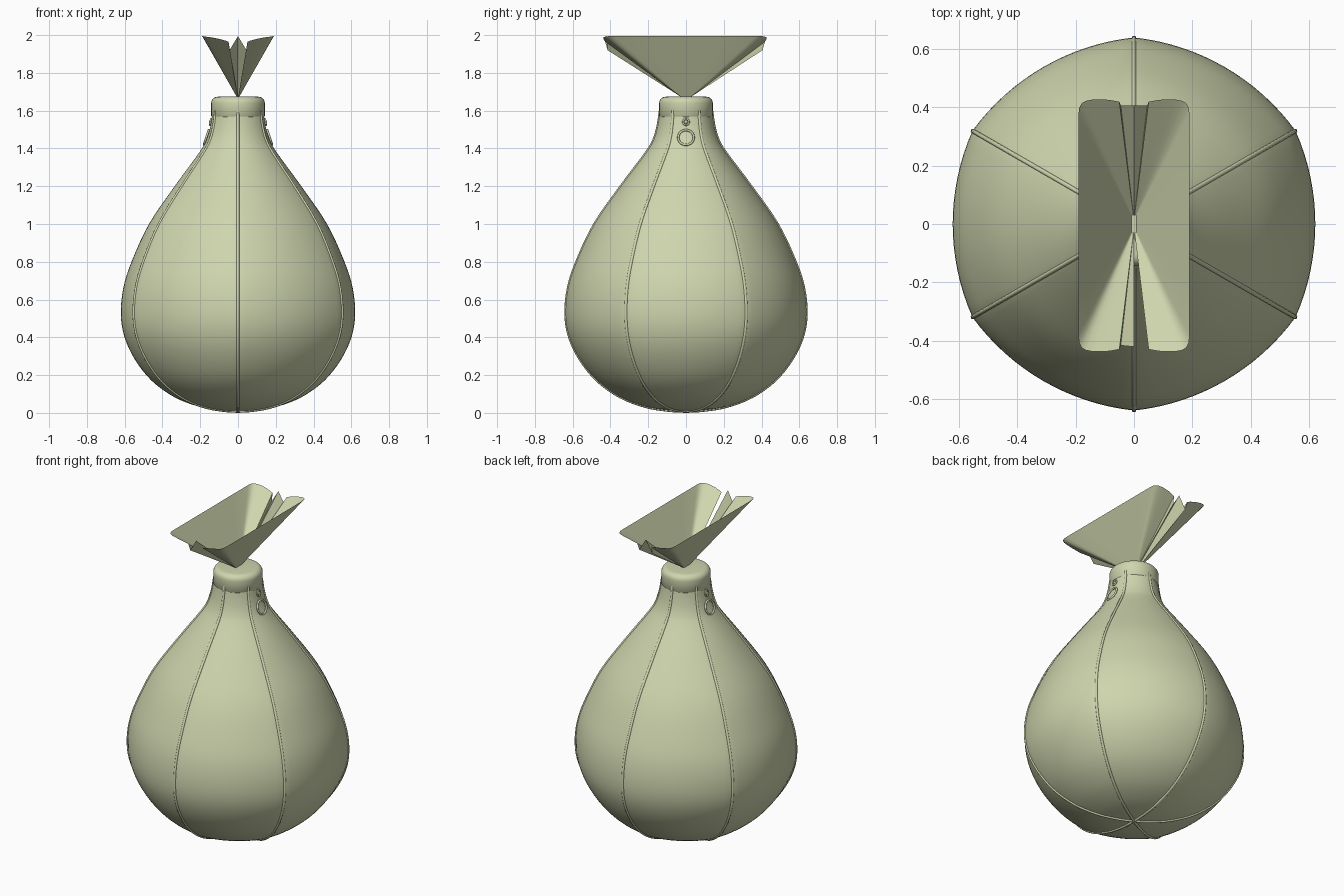
import bpy, bmesh, math
from mathutils import Vector

if "Cube" in bpy.data.objects:
    bpy.data.objects.remove(bpy.data.objects["Cube"])

cloth = bpy.data.materials.new("pale_olive")
cloth.diffuse_color = (0.62, 0.66, 0.42, 1)
cloth.use_nodes = True
cloth.node_tree.nodes["Principled BSDF"].inputs["Base Color"].default_value = cloth.diffuse_color

def finish(ob, angle=40):
    ob.data.materials.append(cloth)
    bpy.ops.object.select_all(action='DESELECT')
    ob.select_set(True)
    bpy.context.view_layer.objects.active = ob
    bpy.ops.object.shade_smooth_by_angle(angle=math.radians(angle))
    return ob

def mesh_object(name, verts, faces, angle=40):
    me = bpy.data.meshes.new(name)
    me.from_pydata(verts, [], faces)
    bm = bmesh.new()
    bm.from_mesh(me)
    bmesh.ops.remove_doubles(bm, verts=bm.verts, dist=1e-5)
    bmesh.ops.recalc_face_normals(bm, faces=bm.faces)
    bm.to_mesh(me)
    bm.free()
    ob = bpy.data.objects.new(name, me)
    bpy.context.collection.objects.link(ob)
    return finish(ob, angle)

def smooth_profile(pts, steps=4):
    """Catmull-Rom through (radius, height) points."""
    p = [Vector(q) for q in pts]
    p = [2 * p[0] - p[1]] + p + [2 * p[-1] - p[-2]]
    out = []
    for i in range(1, len(p) - 2):
        a, b, c, d = p[i - 1:i + 3]
        for k in range(steps):
            t = k / steps
            out.append(0.5 * (2 * b + (c - a) * t + (2 * a - 5 * b + 4 * c - d) * t * t
                              + (3 * b - a - 3 * c + d) * t ** 3))
    return out + [p[-2]]

def lathe(name, prof, n, shape=lambda a: 1.0, angle=40):
    verts, faces = [], []
    for r, z in prof:
        for i in range(n):
            a = 2 * math.pi * i / n
            verts.append((r * shape(a) * math.cos(a), r * shape(a) * math.sin(a), z))
    for j in range(len(prof) - 1):
        for i in range(n):
            k = (i + 1) % n
            faces.append((j * n + i, j * n + k, (j + 1) * n + k, (j + 1) * n + i))
    return mesh_object(name, verts, faces, angle)

# Pear-shaped body of six panels, slightly flattened between the seams
def panel(a):
    t = (math.degrees(a) + 30) % 60 / 30 - 1
    return 1 - 0.028 * (1 - t * t)

profile = smooth_profile([
    (0, 0.008), (0.1, 0.014), (0.22, 0.035), (0.35, 0.085), (0.47, 0.17), (0.56, 0.28),
    (0.618, 0.4), (0.638, 0.52), (0.625, 0.66), (0.58, 0.8), (0.485, 1.0), (0.345, 1.2),
    (0.21, 1.38), (0.17, 1.45), (0.15, 1.52), (0.138, 1.6)])
lathe("body", profile, 96, panel)

# Piped seams along the panel joints
for i in range(6):
    a = math.radians(30 + 60 * i)
    cu = bpy.data.curves.new("seam_%d" % (i + 1), 'CURVE')
    cu.dimensions = '3D'
    cu.bevel_depth = 0.008
    cu.bevel_resolution = 2
    sp = cu.splines.new('POLY')
    sp.points.add(len(profile) - 1)
    for pt, (r, z) in zip(sp.points, profile):
        r = max(r - 0.002, 0)
        pt.co = (r * math.cos(a), r * math.sin(a), z, 1)
    sp.use_smooth = True
    ob = bpy.data.objects.new(cu.name, cu)
    cu.materials.append(cloth)
    bpy.context.collection.objects.link(ob)

# Collar band with a rounded top
collar = [(0, 1.567), (0.138, 1.567), (0.142, 1.572), (0.142, 1.64)]
for k in range(1, 7):
    b = math.radians(15 * k)
    collar.append((0.107 + 0.035 * math.cos(b), 1.64 + 0.034 * math.sin(b)))
collar += [(0.05, 1.676), (0, 1.676)]
lathe("collar", collar, 64)

# Open cloth ruffle fanning from the tie: half of one end, then mirrored
half = [(0.19, 0.2, 1.995), (0.19, 0.37, 1.995), (0.188, 0.395, 1.995), (0.18, 0.412, 1.993),
        (0.165, 0.421, 1.991), (0.14, 0.426, 1.988), (0.10, 0.426, 1.98), (0.07, 0.422, 1.972),
        (0.05, 0.418, 1.965), (0.045, 0.405, 1.92)]
front = [(x, -y * 1.025, z) for x, y, z in half]
peak = (0, 0.405, 1.995)
rim = front[-2::-1]                                   # front right lobe
rim += half + [peak]                                  # right side and back pleat
rim += [(-x, y, z) for x, y, z in reversed(half)]     # back left
rim += [(-x, y, z) for x, y, z in front] + [(0, -0.42, 1.995)]
n = len(rim)
verts, faces = [], []
rows = 6
for j in range(rows + 1):
    t = j / rows
    for x, y, z in rim:
        base = Vector((x * 0.03, y * 0.06, 1.672))
        verts.append(base.lerp(Vector((x, y, z)), t))
for j in range(rows):
    for i in range(n - 1):
        faces.append((j * n + i, j * n + i + 1, (j + 1) * n + i + 1, (j + 1) * n + i))
mesh_object("ruffle", verts, faces, 35)

# Hanging rings with small eyelets on both sides
def ring(name, x, z, major, minor, tilt, side):
    bpy.ops.mesh.primitive_torus_add(major_radius=major, minor_radius=minor,
                                     major_segments=32, minor_segments=8,
                                     location=(side * x, 0, z),
                                     rotation=(0, side * math.radians(90 - tilt), 0))
    bpy.context.object.name = name
    finish(bpy.context.object, 60)

for side, label in ((1, "right"), (-1, "left")):
    ring(label + "_ring", 0.168, 1.458, 0.041, 0.006, 18, side)
    ring(label + "_eyelet", 0.146, 1.54, 0.016, 0.005, 8, side)
    bpy.ops.mesh.primitive_uv_sphere_add(segments=12, ring_count=8, radius=0.01,
                                         location=(side * 0.143, 0, 1.54))
    bpy.context.object.name = label + "_stud"
    finish(bpy.context.object, 60)
